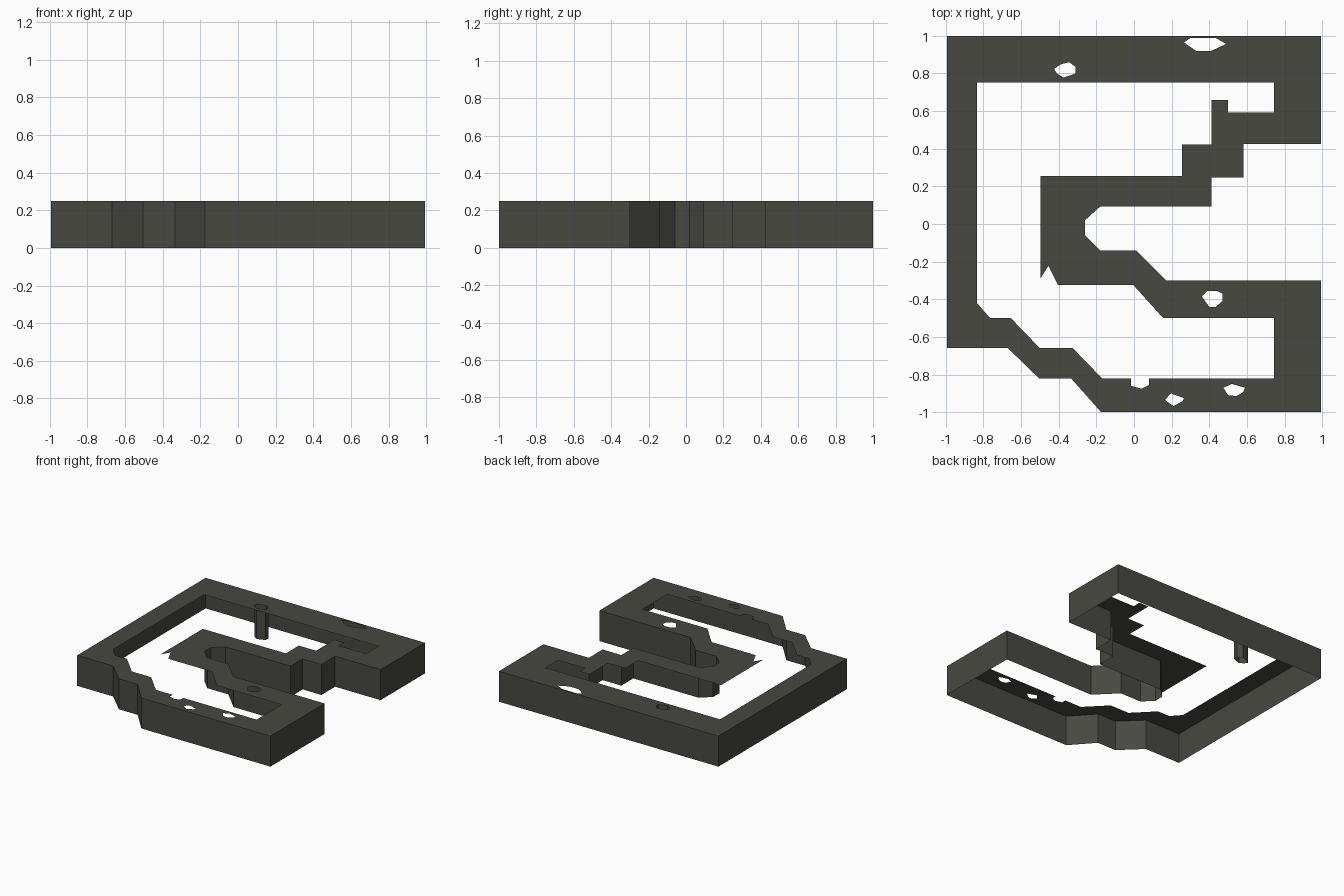
import bpy, bmesh
from bmesh.ops import triangle_fill, dissolve_limit

if "Cube" in bpy.data.objects:
    bpy.data.objects.remove(bpy.data.objects["Cube"])

H = 0.25
W = 0.994

mat = bpy.data.materials.new("dark olive grey")
mat.diffuse_color = (0.065, 0.065, 0.054, 1)
mat.use_nodes = True
mat.node_tree.nodes["Principled BSDF"].inputs["Base Color"].default_value = mat.diffuse_color

# outer contour, counter-clockwise, including the mouth on the right side
outer = [(-W, -.66), (-.67, -.66), (-.505, -.82), (-.335, -.82), (-.175, -1),
         (W, -1), (W, -.3), (.17, -.3), (.01, -.14), (-.18, -.14),
         (-.26, -.06), (-.26, .02), (-.18, .093), (.412, .093), (.412, .248),
         (.582, .248), (.582, .425), (W, .425), (W, 1), (-W, 1)]

# large winding opening in the top plate
opening = [(-.835, .752), (.745, .752), (.745, .592), (.5, .592), (.5, .66),
           (.412, .66), (.412, .422), (.255, .422), (.255, .255), (-.497, .255),
           (-.497, -.29), (-.455, -.222), (-.405, -.323), (-.005, -.323),
           (.155, -.5), (.745, -.5), (.745, -.822), (.08, -.822), (.08, -.855),
           (.04, -.875), (-.017, -.86), (-.017, -.822), (-.168, -.822),
           (-.325, -.66), (-.5, -.66), (-.655, -.5), (-.765, -.5), (-.835, -.42)]

# small ragged holes
tube_hole = [(-.425, .825), (-.39, .848), (-.345, .86), (-.31, .835),
             (-.31, .80), (-.375, .778), (-.41, .80)]
small_holes = [
    tube_hole,
    [(.265, .965), (.30, .988), (.435, .988), (.49, .957), (.41, .92), (.33, .92)],
    [(.36, -.385), (.39, -.355), (.44, -.355), (.47, -.37), (.47, -.41),
     (.435, -.44), (.40, -.44)],
    [(.165, -.935), (.195, -.90), (.265, -.925), (.26, -.94), (.21, -.968)],
    [(.475, -.87), (.52, -.85), (.59, -.87), (.58, -.893), (.545, -.915), (.50, -.91)],
]


def finish(bm, name):
    me = bpy.data.meshes.new(name)
    bm.to_mesh(me)
    bm.free()
    me.materials.append(mat)
    ob = bpy.data.objects.new(name, me)
    bpy.context.collection.objects.link(ob)
    return ob


def wall(points, name):
    """Open vertical sheet following a closed contour."""
    bm = bmesh.new()
    low = [bm.verts.new((x, y, 0)) for x, y in points]
    high = [bm.verts.new((x, y, H)) for x, y in points]
    n = len(points)
    for i in range(n):
        j = (i + 1) % n
        bm.faces.new((low[i], low[j], high[j], high[i]))
    return finish(bm, name)


# flat top plate with the openings left out
bm = bmesh.new()
for loop in [outer, opening] + small_holes:
    vs = [bm.verts.new((x, y, H)) for x, y in loop]
    for i in range(len(vs)):
        bm.edges.new((vs[i - 1], vs[i]))
triangle_fill(bm, use_beauty=True, use_dissolve=False, edges=bm.edges[:], normal=(0, 0, 1))
for f in bm.faces:
    f.normal_update()
    if f.normal.z < 0:
        f.normal_flip()
finish(bm, "top_plate")

# outer walls, and the thin tube hanging below one hole
wall(outer, "outer_wall")
wall(tube_hole, "hanging_tube")
